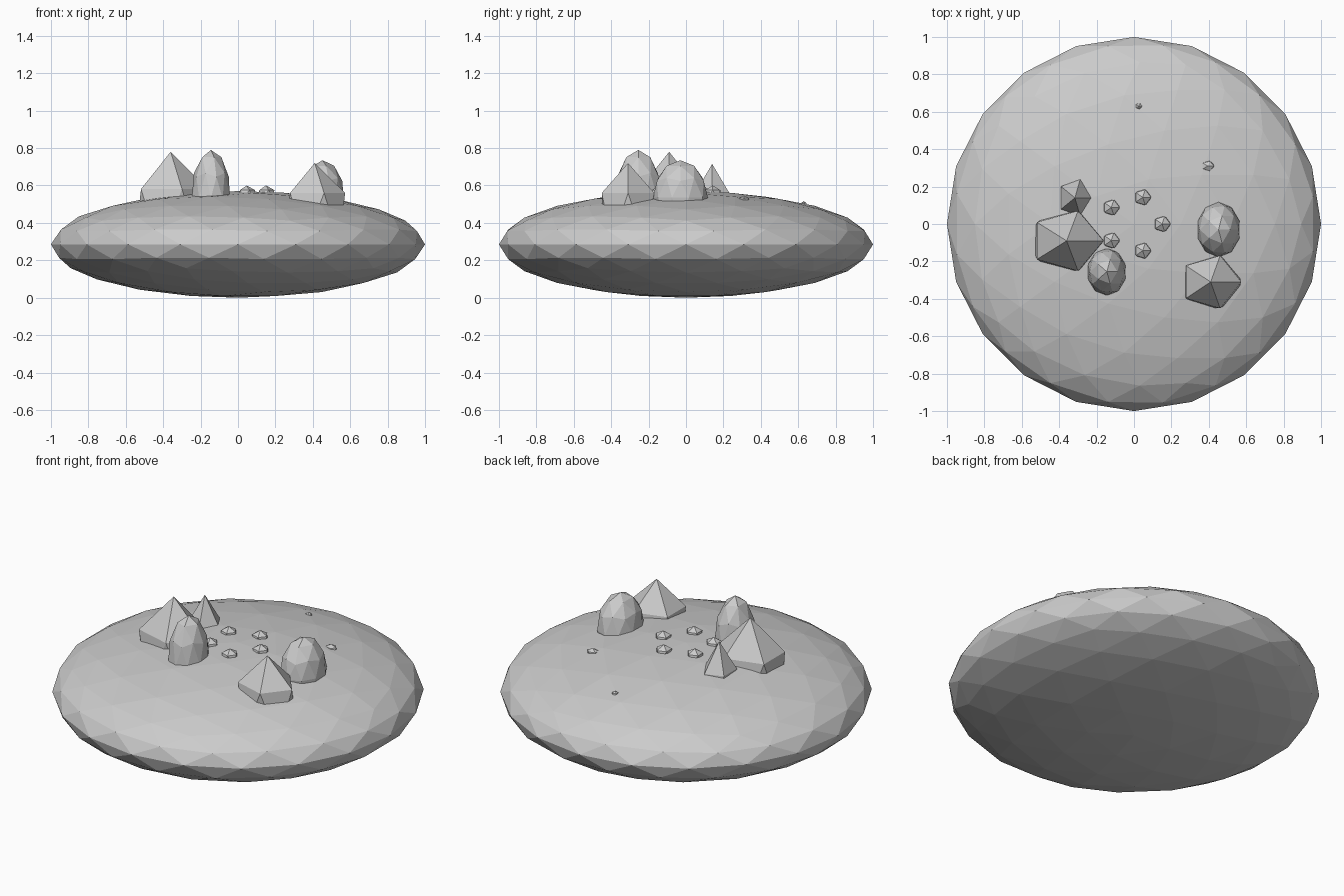
import bpy
import math

if "Cube" in bpy.data.objects:
    bpy.data.objects.remove(bpy.data.objects["Cube"], do_unlink=True)

stone = bpy.data.materials.new("stone_grey")
stone.use_nodes = True
colour = (0.6, 0.6, 0.6, 1)
stone.diffuse_color = colour
stone.node_tree.nodes["Principled BSDF"].inputs["Base Color"].default_value = colour


def faceted_ball(name, detail, centre, radii):
    """Flat-shaded icosphere stretched to the given radii."""
    bpy.ops.mesh.primitive_ico_sphere_add(subdivisions=detail, radius=1, location=centre)
    ball = bpy.context.object
    ball.name = name
    ball.scale = radii
    bpy.ops.object.transform_apply(location=False, rotation=False, scale=True)
    bpy.ops.object.shade_flat()
    ball.data.materials.append(stone)
    return ball


# Broad flattened body
faceted_ball("island_body", 3, (0, 0, 0.285), (1, 1, 0.285))

# Pointed rocks, sunk so only the peak and the upper sides show
faceted_ball("large_peak", 1, (-0.36, -0.09, 0.42), (0.219, 0.188, 0.36))
faceted_ball("front_peak", 1, (0.41, -0.31, 0.43), (0.182, 0.165, 0.29))
faceted_ball("back_peak", 1, (-0.316, 0.14, 0.415), (0.102, 0.115, 0.3))

# Rounded boulders
faceted_ball("tall_boulder", 2, (-0.145, -0.255, 0.53), (0.107, 0.128, 0.26))
faceted_ball("wide_boulder", 2, (0.452, -0.03, 0.535), (0.118, 0.147, 0.2))

# Ring of pebbles around the middle
for i in range(5):
    a = math.tau * i / 5
    faceted_ball(f"ring_pebble_{i + 1}", 1,
                 (0.15 * math.cos(a), 0.15 * math.sin(a), 0.555), (0.05, 0.048, 0.045))

# Stray pebbles, almost buried
faceted_ball("side_pebble", 1, (0.395, 0.31, 0.522), (0.038, 0.03, 0.025))
faceted_ball("back_pebble", 1, (0.025, 0.63, 0.498), (0.02, 0.018, 0.018))
